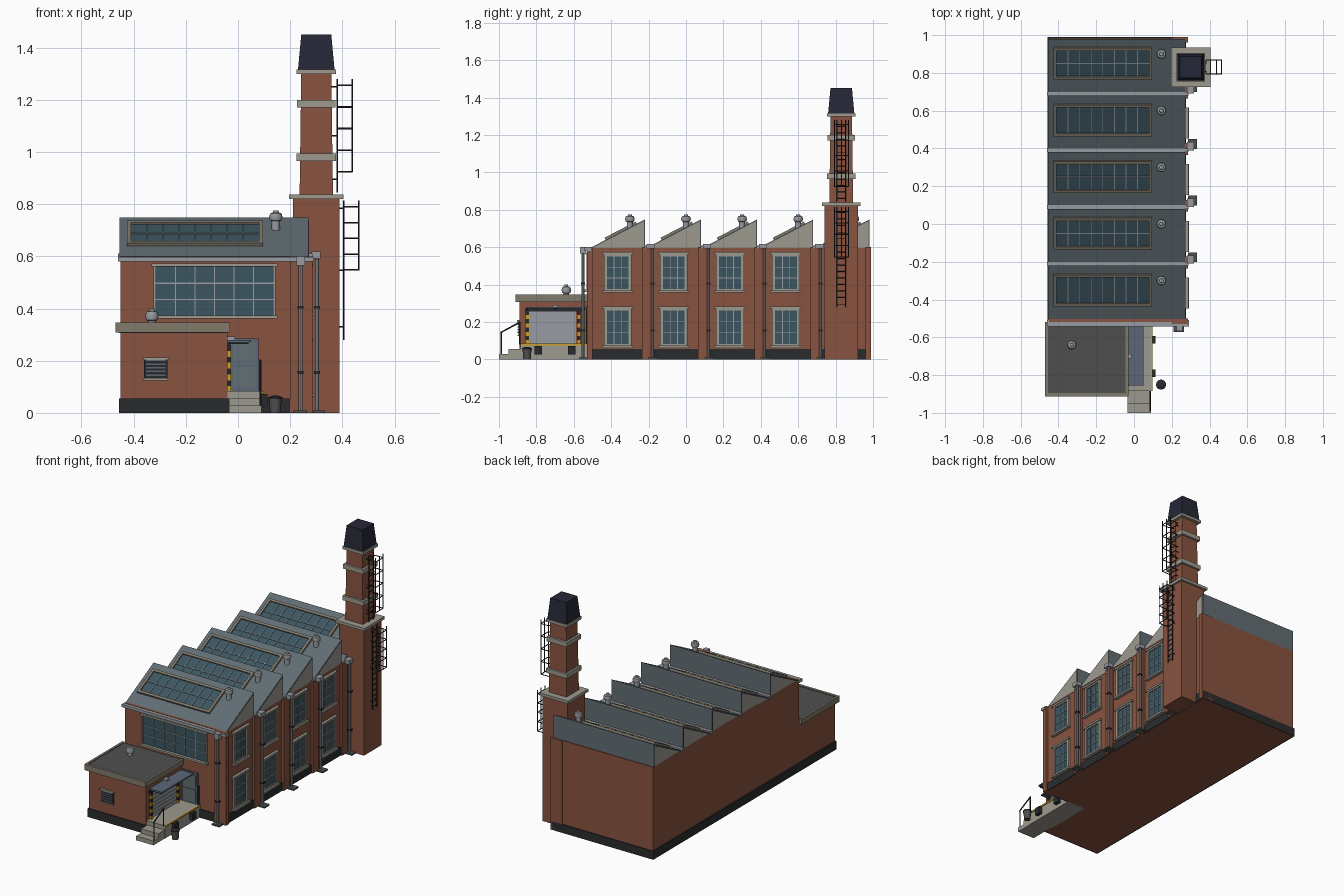
import bpy, bmesh, math
from mathutils import Matrix, Vector

if "Cube" in bpy.data.objects:
    bpy.data.objects.remove(bpy.data.objects["Cube"])

def mat(name, r, g, b):
    m = bpy.data.materials.new(name)
    m.diffuse_color = [(c / 255) ** 2.2 for c in (r, g, b)] + [1]
    m.use_nodes = True
    m.node_tree.nodes["Principled BSDF"].inputs["Base Color"].default_value = m.diffuse_color
    return m

BRICK = mat("brick", 136, 84, 66)
STONE = mat("stone", 156, 152, 142)
DARK = mat("plinth", 46, 47, 48)
ROOF = mat("roof_sheet", 98, 110, 116)
GLASS = mat("glass", 62, 86, 96)
METAL = mat("metal", 150, 154, 158)
TRIM = mat("skylight_trim", 128, 122, 108)
CAP = mat("cap", 42, 44, 58)
FELT = mat("felt", 80, 80, 80)
DOOR = mat("door_blue", 92, 103, 117)
YELLOW = mat("yellow", 205, 160, 40)
IRON = mat("iron", 44, 46, 50)

def finish(name, bm, m, smooth=False):
    bmesh.ops.recalc_face_normals(bm, faces=bm.faces)
    me = bpy.data.meshes.new(name)
    bm.to_mesh(me)
    bm.free()
    me.materials.append(m)
    ob = bpy.data.objects.new(name, me)
    bpy.context.collection.objects.link(ob)
    if smooth:
        bpy.context.view_layer.objects.active = ob
        ob.select_set(True)
        bpy.ops.object.shade_smooth_by_angle(angle=math.radians(40))
        ob.select_set(False)
    return ob

def boxes(name, m, items, M=Matrix()):
    """Boxes given as (x0, x1, y0, y1, z0, z1), joined in one object."""
    bm = bmesh.new()
    for x0, x1, y0, y1, z0, z1 in items:
        T = Matrix.Translation(((x0 + x1) / 2, (y0 + y1) / 2, (z0 + z1) / 2))
        bmesh.ops.create_cube(bm, size=1, matrix=M @ T @ Matrix.Diagonal((x1 - x0, y1 - y0, z1 - z0, 1)))
    return finish(name, bm, m)

def rods(name, m, items, seg=8):
    """Round bars given as (start, end, radius)."""
    bm = bmesh.new()
    for a, b, r in items:
        a, b = Vector(a), Vector(b)
        T = Matrix.Translation((a + b) / 2) @ (b - a).to_track_quat('Z', 'Y').to_matrix().to_4x4()
        bmesh.ops.create_cone(bm, cap_ends=True, segments=seg, radius1=r, radius2=r, depth=(b - a).length, matrix=T)
    return finish(name, bm, m, seg > 6)

def lathe(name, m, x, y, prof, seg=12):
    bm = bmesh.new()
    vs = [bm.verts.new((x + r, y, z)) for r, z in prof]
    es = [bm.edges.new(p) for p in zip(vs, vs[1:])]
    bmesh.ops.spin(bm, geom=vs + es, cent=(x, y, 0), axis=(0, 0, 1), angle=math.tau, steps=seg)
    bmesh.ops.remove_doubles(bm, verts=bm.verts, dist=1e-5)
    return finish(name, bm, m, True)

def prism(name, m, prof, x0, x1):
    """Side profile of (y, z) points extruded along x."""
    bm = bmesh.new()
    f = bm.faces.new([bm.verts.new((x0, y, z)) for y, z in prof])
    r = bmesh.ops.extrude_face_region(bm, geom=[f])
    bmesh.ops.translate(bm, vec=(x1 - x0, 0, 0), verts=[v for v in r['geom'] if isinstance(v, bmesh.types.BMVert)])
    return finish(name, bm, m)

def frustum(name, m, c, z0, z1, w0, w1):
    bm = bmesh.new()
    T = Matrix.Translation((c[0], c[1], (z0 + z1) / 2)) @ Matrix.Rotation(math.pi / 4, 4, 'Z')
    s = math.sqrt(0.5)
    bmesh.ops.create_cone(bm, cap_ends=True, segments=4, radius1=w0 * s, radius2=w1 * s, depth=z1 - z0, matrix=T)
    return finish(name, bm, m)

def frame(o, u, v):
    u, v = Vector(u), Vector(v)
    return Matrix.Translation(o) @ Matrix((u, v, u.cross(v))).transposed().to_4x4()

def window(name, M, w, h, cols, rows, fw, fm, bm_, sill=True):
    a, b = w / 2, h / 2
    boxes(name + "_glass", GLASS, [(-a, a, -b, b, -0.01, 0.004)], M)
    bars = [(-a + w * i / cols - .002, -a + w * i / cols + .002, -b, b, 0, .008) for i in range(1, cols)]
    bars += [(-a, a, -b + h * i / rows - .002, -b + h * i / rows + .002, 0, .008) for i in range(1, rows)]
    boxes(name + "_glazing_bars", bm_, bars, M)
    fr = [(-a - fw, -a, -b, b, -.01, .012), (a, a + fw, -b, b, -.01, .012),
          (-a - fw, a + fw, b, b + fw, -.01, .012), (-a - fw, a + fw, -b - fw, -b, -.01, .012)]
    if sill:
        fr += [(-a - fw - .008, a + fw + .008, -b - fw - .004, -b - fw + .008, -.01, .022),
               (-a - fw - .008, a + fw + .008, b + fw - .006, b + fw + .006, -.01, .018)]
    boxes(name + "_frame", fm, fr, M)

# Main hall and annex masses
boxes("hall_walls", BRICK, [(-.45, .27, -.52, .985, 0, .6)])
boxes("annex_walls", BRICK, [(-.45, -.04, -.89, -.5, 0, .31)])
boxes("plinth", DARK, [(-.457, .276, -.526, .99, 0, .055), (-.457, -.034, -.897, -.5, 0, .055)])
boxes("pilasters", BRICK, [(.2, .285, a, b, 0, .6) for a, b in
      [(-.53, -.5)] + [(-.235 + .3 * i, -.172 + .3 * i) for i in range(4)] + [(.96, .99)]])

# Sawtooth roof with skylights, vents and valley gutters
slope = Vector((0, .28, .145)).normalized()
for i in range(5):
    y = -.51 + .3 * i
    prism(f"gable_{i}", STONE, [(y + .01, .595), (y + .285, .595), (y + .285, .738)], -.45, .272)
    prism(f"roof_sheet_{i}", ROOF, [(y + .002, .598), (y + .29, .748), (y + .29, .595), (y + .282, .595),
                                    (y + .282, .734), (y + .012, .595)], -.455, .27)
    M = frame((-.165, y + .163, .683), (1, 0, 0), slope)
    window(f"skylight_{i}", M, .49, .155, 8, 2, .016, TRIM, METAL, False)
    lathe(f"roof_vent_{i}", METAL, .145, y + .21, [(0, .69), (.016, .69), (.016, .735), (.022, .738), (.026, .75),
          (.022, .764), (.012, .768), (.01, .776), (0, .776)])
boxes("gutters", METAL, [(-.46, .29, -.542, -.508, .58, .598)] +
      [(-.46, .288, -.22 + .3 * i, -.2 + .3 * i, .592, .61) for i in range(4)])

# Downpipes with hoppers, clips and feet
pipes = [(.303, -.18 + .3 * i) for i in range(4)] + [(.24, -.55)]
rods("downpipes", METAL, [((x, y, 0), (x, y, .59), .008) for x, y in pipes])
boxes("pipe_hoppers", METAL, [(x - .016, x + .016, y - .016, y + .016, .565, .6) for x, y in pipes[4:]] +
      [(x - .022, x + .014, y - .03, y + .014, .592, .618) for x, y in pipes[:4]])
boxes("pipe_clips", IRON, [(x - .012, x + .012, y - .011, y + .011, z, z + .01) for x, y in pipes for z in (.15, .4)])
boxes("pipe_feet", FELT, [(x - .016, x + .03, y - .022, y + .03, 0, .01) for x, y in pipes[:4]] + [(.21, .265, -.572, -.528, 0, .01)])

# Wall windows
window("front_window", frame((-.09, -.52, .466), (1, 0, 0), (0, 0, 1)), .45, .185, 6, 3, .008, STONE, METAL)
for i in range(4):
    for n, z, h in (("lower", .172, .18), ("upper", .464, .175)):
        window(f"{n}_window_{i}", frame((.27, -.365 + .3 * i, z), (0, 1, 0), (0, 0, 1)), .116, h, 3, 3, .016, STONE, METAL)

# Chimney
C = (.3, .83)
frustum("chimney_base", BRICK, C, 0, .82, .18, .18)
frustum("chimney_stack", BRICK, C, .83, 1.305, .128, .115)
for n, z, h, w in (("ledge", .82, .018, .208), ("band_low", .965, .03, .15), ("band_mid", 1.17, .03, .146), ("band_top", 1.298, .018, .152)):
    frustum("chimney_" + n, STONE, C, z, z + h, w, w)
frustum("chimney_cap", CAP, C, 1.316, 1.45, .14, .115)

# Caged ladders on the chimney
def ladder(name, x, wall, z0, z1, c0):
    r, ya, yb = .003, .808, .852
    it = [((x, y, z0), (x, y, z1), r) for y in (ya, yb)]
    n = int((z1 - z0) / .035)
    it += [((x, ya, z0 + .015 + .035 * i), (x, yb, z0 + .015 + .035 * i), .0025) for i in range(n)]
    it += [((wall, y, z), (x, y, z), r) for y in (ya, yb) for z in (z0 + .05, (z0 + z1) / 2, z1 - .03)]
    o = x + .058
    for i in range(5):
        z = c0 + (z1 - .025 - c0) * i / 4
        pts = [(x, ya, z), (x, .793, z), (o, .793, z), (o, .869, z), (x, .869, z), (x, yb, z)]
        it += [(p, q, r) for p, q in zip(pts, pts[1:])]
    it += [((o, y, c0), (o, y, z1), r) for y in (.793, .831, .869)]
    rods(name, IRON, it, 6)
ladder("lower_ladder", .405, .385, .28, .815, .548)
ladder("upper_ladder", .38, .355, .845, 1.28, .925)

# Annex roof, vent and louvre
boxes("annex_roof_edge", TRIM, [(-.47, -.03, -.912, -.895, .308, .346), (-.47, -.455, -.895, -.52, .308, .346),
                                (-.045, -.03, -.895, -.52, .308, .346)])
boxes("annex_roof", FELT, [(-.457, -.043, -.9, -.52, .306, .34)])
lathe("annex_vent", METAL, -.33, -.64, [(0, .33), (.015, .33), (.015, .352), (.022, .356), (.026, .372), (.02, .388), (.01, .391), (.009, .4), (0, .4)])
boxes("louvre_back", IRON, [(-.36, -.27, -.896, -.885, .13, .205)])
boxes("louvre_slats", DOOR, [(-.352, -.278, -.901, -.89, .142 + .014 * i, .148 + .014 * i) for i in range(5)])
boxes("louvre_lintel", STONE, [(-.365, -.265, -.903, -.885, .203, .212), (-.362, -.268, -.9, -.885, .125, .131)])

# Loading bay: shutter, hazard posts, canopy
boxes("shutter", METAL, [(-.045, -.034, -.842, -.588, .085, .262)] +
      [(-.036, -.031, -.84, -.59, .09 + .024 * i, .109 + .024 * i) for i in range(7)])
boxes("shutter_frame", IRON, [(-.045, -.031, -.86, -.56, .255, .272)])
for y in (-.848, -.574):
    for k, m in enumerate((YELLOW, IRON)):
        boxes("hazard_post", m, [(-.045, -.026, y - .009, y + .009, z, z + .0225)
                                 for z in [.08 + .0225 * (2 * i + k) for i in range(4)]])
boxes("canopy", DOOR, [(-.04, .05, -.855, -.535, .272, .28)])
boxes("canopy_brackets", IRON, [(-.04, .04, y, y + .006, .264, .273) for y in (-.85, -.7, -.545)])
boxes("bay_lamp", METAL, [(-.04, -.012, -.713, -.687, .28, .292)])

# Hall side door
boxes("side_door", DOOR, [(-.03, .078, -.532, -.51, .08, .285)])
boxes("door_panels", ROOF, [(-.02, .068, -.535, -.53, z, z + .08) for z in (.095, .19)])
boxes("door_frame", IRON, [(.078, .086, -.534, -.51, .08, .205)])

# Dock, steps, bumpers, handrail
boxes("dock", STONE, [(-.04, .092, -.885, -.52, 0, .083)])
boxes("steps", STONE, [(-.034, .09, -1, -.88, 0, .028), (-.034, .09, -.95, -.88, 0, .056)])
boxes("dock_edge", YELLOW, [(.09, .097, -.885, -.53, .075, .0845)])
boxes("dock_bumpers", IRON, [(.09, .114, y - .02, y + .02, .025, .072) for y in (-.79, -.612)])
rods("handrail", IRON, [((.086, -.988, .02), (.086, -.988, .145), .004), ((.086, -.89, .08), (.086, -.89, .2), .004),
                        ((.086, -.992, .143), (.086, -.886, .2), .004)], 6)

# Rubbish bin
lathe("bin", FELT, .143, -.85, [(0, 0), (.02, 0), (.024, .056), (0, .056)])
lathe("bin_lid", IRON, .143, -.85, [(0, .054), (.027, .054), (.027, .06), (.01, .066), (0, .066)])
